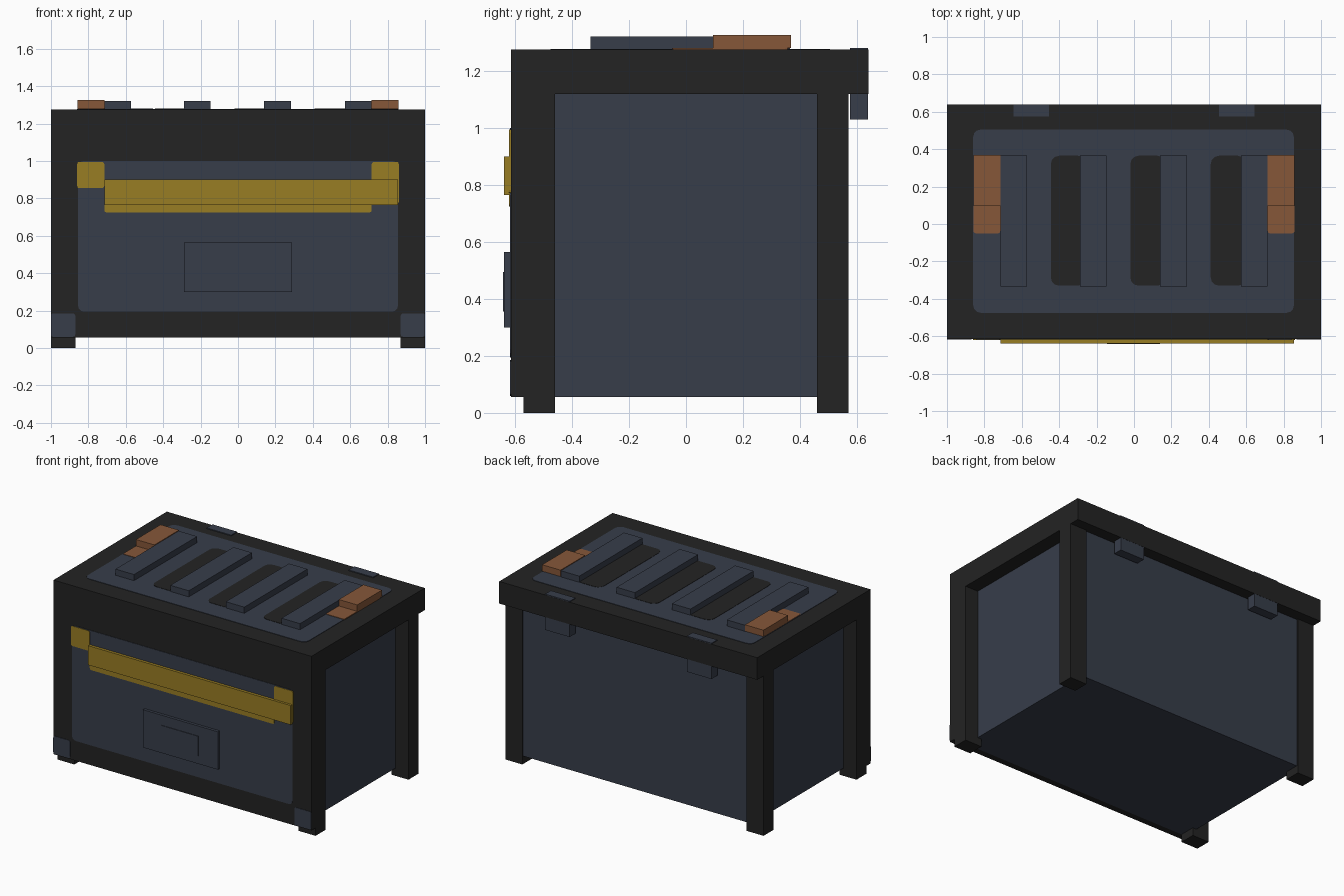
import bpy, bmesh, math
from mathutils import Vector

if "Cube" in bpy.data.objects:
    bpy.data.objects.remove(bpy.data.objects["Cube"])


def material(name, rgb):
    lin = [((c / 255 + 0.055) / 1.055) ** 2.4 if c > 10 else c / 255 / 12.92 for c in rgb]
    m = bpy.data.materials.new(name)
    m.diffuse_color = (*lin, 1)
    m.use_nodes = True
    m.node_tree.nodes["Principled BSDF"].inputs["Base Color"].default_value = m.diffuse_color
    return m


BLACK = material("charcoal", (35, 35, 35))
SLATE = material("slate", (55, 61, 74))
GOLD = material("gold", (152, 125, 36))
COPPER = material("copper", (134, 87, 57))


def finish(name, bm, mat):
    bmesh.ops.recalc_face_normals(bm, faces=bm.faces)
    me = bpy.data.meshes.new(name)
    bm.to_mesh(me)
    bm.free()
    me.materials.append(mat)
    ob = bpy.data.objects.new(name, me)
    bpy.context.collection.objects.link(ob)
    return ob


def box(name, mat, x, y, z):
    """Box from (min, max) ranges on each axis."""
    bm = bmesh.new()
    bmesh.ops.create_cube(bm, size=1)
    for v in bm.verts:
        v.co = Vector([r[0] if c < 0 else r[1] for c, r in zip(v.co, (x, y, z))])
    return finish(name, bm, mat)


def plate(name, mat, u, v, side, thick, r=0.03):
    """Thin rounded plate on the front (u=x, v=z) or top (u=x, v=y)."""
    bm = bmesh.new()
    ring = []
    corners = ((u[1] - r, v[1] - r), (u[0] + r, v[1] - r),
               (u[0] + r, v[0] + r), (u[1] - r, v[0] + r))
    for k, (cu, cv) in enumerate(corners):
        for i in range(4):
            a = math.pi / 2 * (k + i / 3)
            p, q = cu + r * math.cos(a), cv + r * math.sin(a)
            ring.append(bm.verts.new((p, FRONT, q) if side == "front" else (p, q, TOP)))
    face = bm.faces.new(ring)
    out = bmesh.ops.extrude_face_region(bm, geom=[face])["geom"]
    step = Vector((0, -thick, 0)) if side == "front" else Vector((0, 0, thick))
    bmesh.ops.translate(bm, vec=step, verts=[g for g in out if isinstance(g, bmesh.types.BMVert)])
    return finish(name, bm, mat)


FRONT, TOP = -0.615, 1.275

# Main case: recessed body, front slab, lid and corner legs
box("body", SLATE, (-0.9, 0.9), (-0.57, 0.56), (0.055, 1.12))
box("front_slab", BLACK, (-1, 1), (FRONT, -0.57), (0.055, 1.12))
box("lid", BLACK, (-1, 1), (FRONT, 0.64), (1.12, TOP))
for sx, xr in (("left", (-1, -0.87)), ("right", (0.87, 1))):
    box(f"front_leg_{sx}", BLACK, xr, (-0.57, -0.46), (0, 1.12))
    box(f"back_leg_{sx}", BLACK, xr, (0.46, 0.57), (0, 1.12))
    # Painted foot patches on the front corners
    plate(f"foot_patch_{sx}", SLATE, xr, (0.06, 0.185), "front", 0.003, 0.012)

# Front panel with gold trim
plate("front_panel", SLATE, (-0.855, 0.855), (0.195, 1.0), "front", 0.003)
plate("gold_corner_left", GOLD, (-0.86, -0.715), (0.855, 0.995), "front", 0.006, 0.012)
plate("gold_corner_right", GOLD, (0.715, 0.86), (0.77, 0.995), "front", 0.006, 0.012)
plate("gold_underline", GOLD, (-0.715, 0.715), (0.725, 0.8), "front", 0.006, 0.012)
box("gold_handle", GOLD, (-0.715, 0.855), (-0.638, FRONT), (0.765, 0.9))
box("latch_plate", SLATE, (-0.29, 0.29), (-0.638, FRONT), (0.3, 0.565))
box("latch_button", SLATE, (-0.145, 0.14), (-0.642, -0.63), (0.355, 0.495))

# Lid field, slots and raised slats
plate("lid_field", SLATE, (-0.86, 0.855), (-0.475, 0.505), "top", 0.003, 0.04)
for i, x in enumerate((-0.445, -0.02, 0.41)):
    plate(f"slot_{i + 1}", BLACK, (x, x + 0.19), (-0.33, 0.365), "top", 0.005, 0.045)
for i, x in enumerate((-0.715, -0.29, 0.14, 0.572)):
    box(f"slat_{i + 1}", SLATE, (x, x + 0.143), (-0.335, 0.365), (TOP, 1.321))

# Copper terminals and hinges
for sx, s in (("left", -1), ("right", 1)):
    xr = sorted((s * 0.715, s * 0.858))
    box(f"terminal_{sx}", COPPER, xr, (0.095, 0.368), (1.281, 1.326))
    plate(f"terminal_base_{sx}", COPPER, xr, (-0.05, 0.36), "top", 0.006, 0.012)
    box(f"hinge_{sx}", SLATE, sorted((s * 0.455, s * 0.645)), (0.575, 0.639), (1.03, 1.281))
